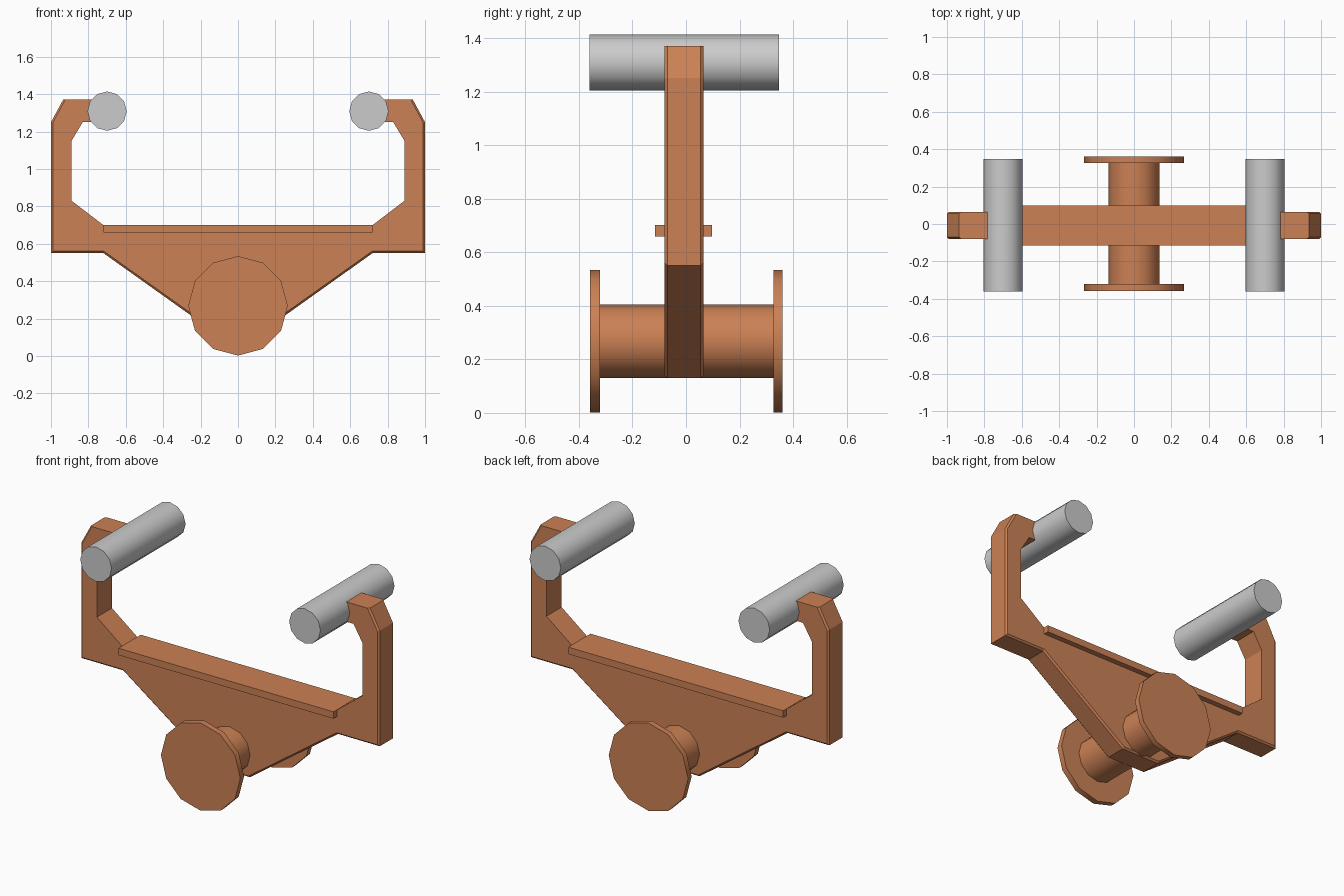
import bpy, bmesh, math

if "Cube" in bpy.data.objects:
    bpy.data.objects.remove(bpy.data.objects["Cube"])

brown = bpy.data.materials.new("brown_paint")
brown.diffuse_color = (0.6, 0.22, 0.09, 1)
brown.use_nodes = True
brown.node_tree.nodes["Principled BSDF"].inputs["Base Color"].default_value = brown.diffuse_color


def cylinder(name, x, z, radius, y0, y1, mat=None):
    """12-sided smooth cylinder lying along y."""
    bpy.ops.mesh.primitive_cylinder_add(
        vertices=12, radius=radius, depth=y1 - y0,
        location=(x, (y0 + y1) / 2, z), rotation=(math.pi / 2, 0, 0))
    ob = bpy.context.object
    ob.name = name
    bpy.ops.object.shade_smooth_by_angle(angle=math.radians(35))
    if mat:
        ob.data.materials.append(mat)
    return ob


# Cradle frame: half profile (x, z) mirrored, extruded along y
outer = [(0.13, 0.13), (0.72, 0.55), (1, 0.55), (1, 1.25), (0.935, 1.37)]
inner = [(0.78, 1.37), (0.78, 1.25), (0.83, 1.25), (0.89, 1.15),
         (0.89, 0.83), (0.72, 0.70)]
half = outer + inner
profile = half + [(-x, z) for x, z in reversed(half)]
Y0, Y1 = -0.08, 0.065

bm = bmesh.new()
face = bm.faces.new([bm.verts.new((x, Y0, z)) for x, z in profile])
ext = bmesh.ops.extrude_face_region(bm, geom=[face])
for v in ext["geom"]:
    if isinstance(v, bmesh.types.BMVert):
        v.co.y = Y1
bmesh.ops.recalc_face_normals(bm, faces=bm.faces)


# Small bevel along the outside rim only
def on_rim(v):
    return any(abs(abs(v.co.x) - x) < 1e-4 and abs(v.co.z - z) < 1e-4
               for x, z in outer)


rim = [e for e in bm.edges if all(on_rim(v) for v in e.verts)
       and abs(e.verts[0].co.y - e.verts[1].co.y) < 1e-5]
bmesh.ops.bevel(bm, geom=rim, offset=0.01, segments=1, affect='EDGES')
mesh = bpy.data.meshes.new("cradle_frame")
bm.to_mesh(mesh)
bm.free()
mesh.materials.append(brown)
frame = bpy.data.objects.new("cradle_frame", mesh)
bpy.context.collection.objects.link(frame)

# Flat shelf along the top of the frame
bpy.ops.mesh.primitive_cube_add(size=1, location=(0, -0.0085, 0.68))
shelf = bpy.context.object
shelf.name = "top_shelf"
shelf.scale = (1.44, 0.213, 0.042)
shelf.data.materials.append(brown)

# Axle with an end disc on each side
cylinder("axle", 0, 0.268, 0.137, -0.325, 0.33, brown)
cylinder("front_disc", 0, 0.268, 0.266, -0.358, -0.322, brown)
cylinder("back_disc", 0, 0.268, 0.266, 0.326, 0.36, brown)

# Grey grips at the arm tips
for side, name in ((-1, "left_grip"), (1, "right_grip")):
    cylinder(name, side * 0.70, 1.309, 0.105, -0.36, 0.348)
